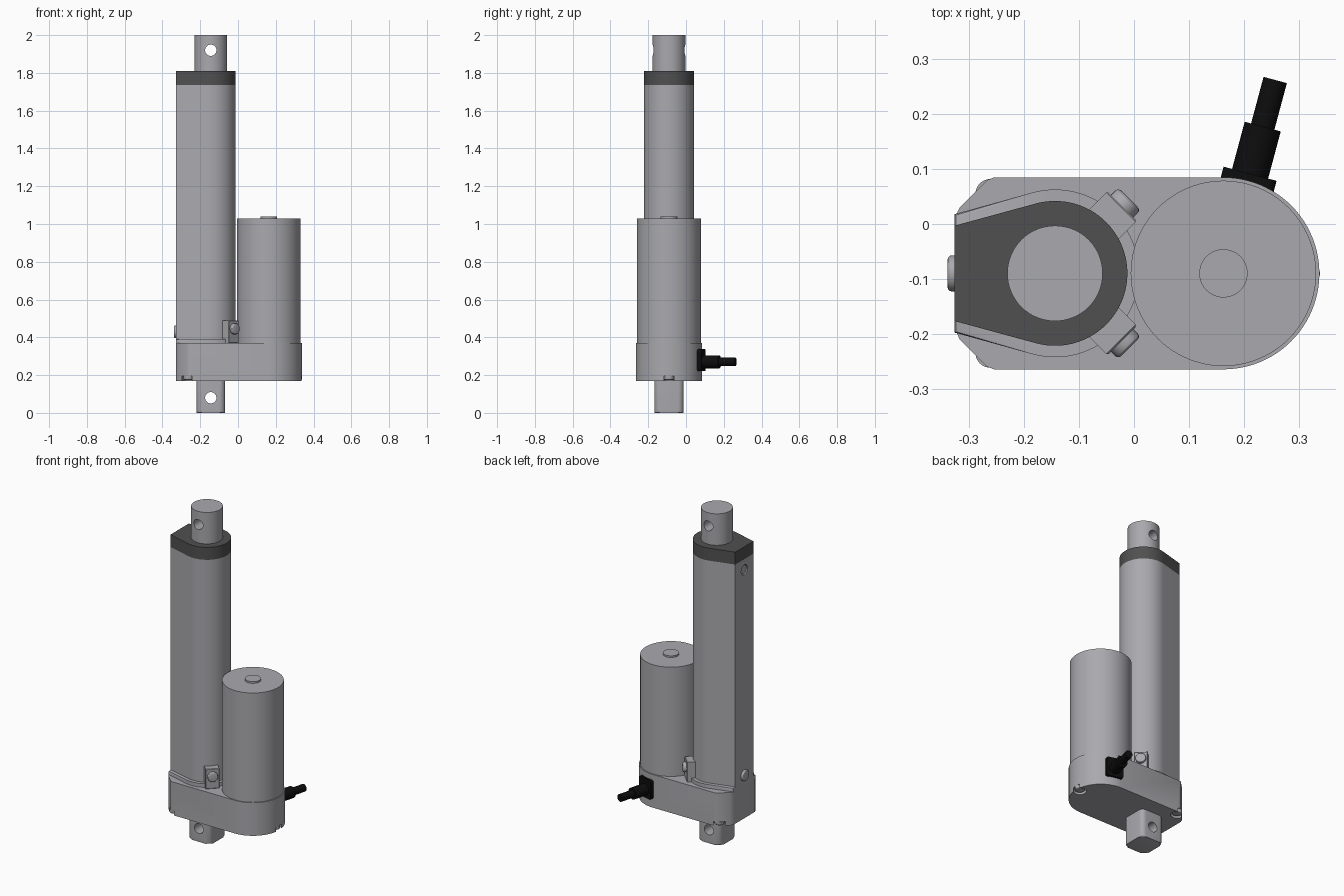
import bpy, bmesh, math
from mathutils import Vector, Matrix

if "Cube" in bpy.data.objects:
    bpy.data.objects.remove(bpy.data.objects["Cube"])


def material(name, rgb):
    m = bpy.data.materials.new(name)
    m.diffuse_color = (*rgb, 1)
    m.use_nodes = True
    m.node_tree.nodes["Principled BSDF"].inputs["Base Color"].default_value = m.diffuse_color
    return m


GREY = material("light grey metal", (0.40, 0.395, 0.42))
DARK = material("dark grey plastic", (0.08, 0.08, 0.08))
BLACK = material("black rubber", (0.004, 0.004, 0.004))

UP = Vector((0, 0, 1))
YC = -0.09                       # common centre plane of both axes
ROD = Vector((-0.144, YC, 0))    # rod axis
MOTOR = Vector((0.163, YC, 0))   # motor axis


def arc(cx, cy, r, a0, a1, n):
    return [(cx + r * math.cos(math.radians(a0 + (a1 - a0) * i / n)),
             cy + r * math.sin(math.radians(a0 + (a1 - a0) * i / n))) for i in range(n + 1)]


def circle(r, n=64):
    return arc(0, 0, r, 0, 360, n)[:-1]


def rect(w, h, r=0.0):
    pts = []
    for sx, sy, a in ((1, 1, 0), (-1, 1, 90), (-1, -1, 180), (1, -1, 270)):
        cx, cy = sx * (w / 2 - r), sy * (h / 2 - r)
        pts += arc(cx, cy, r, a, a + 90, 8) if r else [(cx, cy)]
    return pts


def extrude(name, pts, length, mat, loc, direction=UP, bevel=0.0, segs=3):
    """Push a flat profile along a direction; optionally round the far rim."""
    bm = bmesh.new()
    lo = [bm.verts.new((x, y, 0)) for x, y in pts]
    hi = [bm.verts.new((x, y, length)) for x, y in pts]
    n = len(pts)
    bm.faces.new(lo)
    top = bm.faces.new(hi)
    for i in range(n):
        j = (i + 1) % n
        bm.faces.new((lo[i], lo[j], hi[j], hi[i]))
    if bevel:
        bmesh.ops.bevel(bm, geom=list(top.edges), offset=bevel, segments=segs,
                        profile=0.5, affect='EDGES')
    rot = Matrix() if direction == UP else direction.to_track_quat('Z', 'Y').to_matrix().to_4x4()
    bm.transform(Matrix.Translation(loc) @ rot)
    bmesh.ops.recalc_face_normals(bm, faces=bm.faces)
    me = bpy.data.meshes.new(name)
    bm.to_mesh(me)
    bm.free()
    me.materials.append(mat)
    ob = bpy.data.objects.new(name, me)
    bpy.context.collection.objects.link(ob)
    return ob


def cut(ob, r, length, loc, direction=UP):
    """Drill a round hole."""
    cutter = extrude("cutter", circle(r, 40), length, ob.data.materials[0], loc, direction)
    mod = ob.modifiers.new("hole", 'BOOLEAN')
    mod.operation, mod.solver, mod.object = 'DIFFERENCE', 'EXACT', cutter
    bpy.context.view_layer.objects.active = ob
    bpy.ops.object.modifier_apply(modifier=mod.name)
    bpy.data.objects.remove(cutter)


def teardrop(r, half):
    """Tube section: flat on the left, round on the right."""
    return arc(ROD.x, YC, r, -106, 106, 48) + [(-0.327, YC + half), (-0.327, YC - half)]


# gearbox housing with screw recesses underneath
side = [(-0.255, 0.175), (-0.268, 0.170), (-0.318, 0.120), (-0.327, 0.100)]
outline = arc(MOTOR.x, YC, 0.175, -90, 90, 48)
outline += [(x, YC + y) for x, y in side] + [(x, YC - y) for x, y in reversed(side)]
housing = extrude("gearbox_housing", outline, 0.2, GREY, (0, 0, 0.17))
for i, (x, y) in enumerate(((0.312, YC), (-0.262, YC + 0.145), (-0.262, YC - 0.145))):
    cut(housing, 0.036, 0.075, (x, y, 0.12))
    extrude(f"housing_screw_{i + 1}", circle(0.027, 32), -0.022, GREY, (x, y, 0.197), bevel=0.006)

# outer tube, its foot flange and dark end cap
extrude("tube_flange", teardrop(0.153, 0.108), 0.025, GREY, (0, 0, 0.367), bevel=0.008, segs=2)
tube = extrude("outer_tube", teardrop(0.132, 0.087), 1.365, GREY, (0, 0, 0.37))
cut(tube, 0.03, 0.05, (-0.36, YC, 1.67), Vector((1, 0, 0)))
extrude("tube_screw_upper", circle(0.026, 32), 0.01, GREY, (-0.312, YC, 1.67), Vector((-1, 0, 0)))
extrude("tube_screw_lower", circle(0.033, 32), 0.018, GREY, (-0.322, YC, 0.43),
        Vector((-1, 0, 0)), bevel=0.008)
extrude("tube_end_cap", teardrop(0.132, 0.087), 0.075, DARK, (0, 0, 1.735))

# sliding rod with cross hole
rod = extrude("piston_rod", circle(0.087), 0.21, GREY, ROD + UP * 1.79)
cut(rod, 0.03, 0.4, (ROD.x, YC - 0.2, 1.92), Vector((0, 1, 0)))

# bottom mounting lug with cross hole
lug = extrude("mounting_lug", rect(0.152, 0.156, 0.028), -0.18, GREY, ROD + UP * 0.18, bevel=0.01)
cut(lug, 0.03, 0.4, (ROD.x, YC - 0.2, 0.08), Vector((0, 1, 0)))

# motor can and its end boss
extrude("motor_can", circle(0.169, 96), 0.67, GREY, MOTOR + UP * 0.36, bevel=0.004, segs=2)
extrude("motor_boss", circle(0.044, 40), 0.02, GREY, MOTOR + UP * 1.02, bevel=0.003, segs=2)

# clamp blocks either side of the tube
for label, s in (("back", 1), ("front", -1)):
    d = Vector((1, s, 0)).normalized()
    extrude(f"clamp_block_{label}", rect(0.076, 0.12), 0.077, GREY,
            ROD + d * 0.096 + UP * 0.43, d, bevel=0.003, segs=1)
    extrude(f"clamp_screw_{label}", circle(0.029, 32), 0.022, GREY,
            ROD + d * 0.17 + UP * 0.445, d, bevel=0.008)

# cable with strain relief
d = Vector((math.sin(math.radians(15)), math.cos(math.radians(15)), 0))
z = UP * 0.27
extrude("cable_plate", rect(0.1, 0.116, 0.012), 0.035, BLACK, MOTOR + d * 0.153 + UP * 0.279, d)
extrude("cable_strain_relief", circle(0.034, 40), 0.107, BLACK, MOTOR + d * 0.17 + z, d)
extrude("cable", circle(0.022, 32), 0.105, BLACK, MOTOR + d * 0.26 + z, d)

# smooth shading with sharp edges kept
bpy.ops.object.select_all(action='SELECT')
bpy.context.view_layer.objects.active = housing
bpy.ops.object.shade_smooth_by_angle(angle=math.radians(28))
